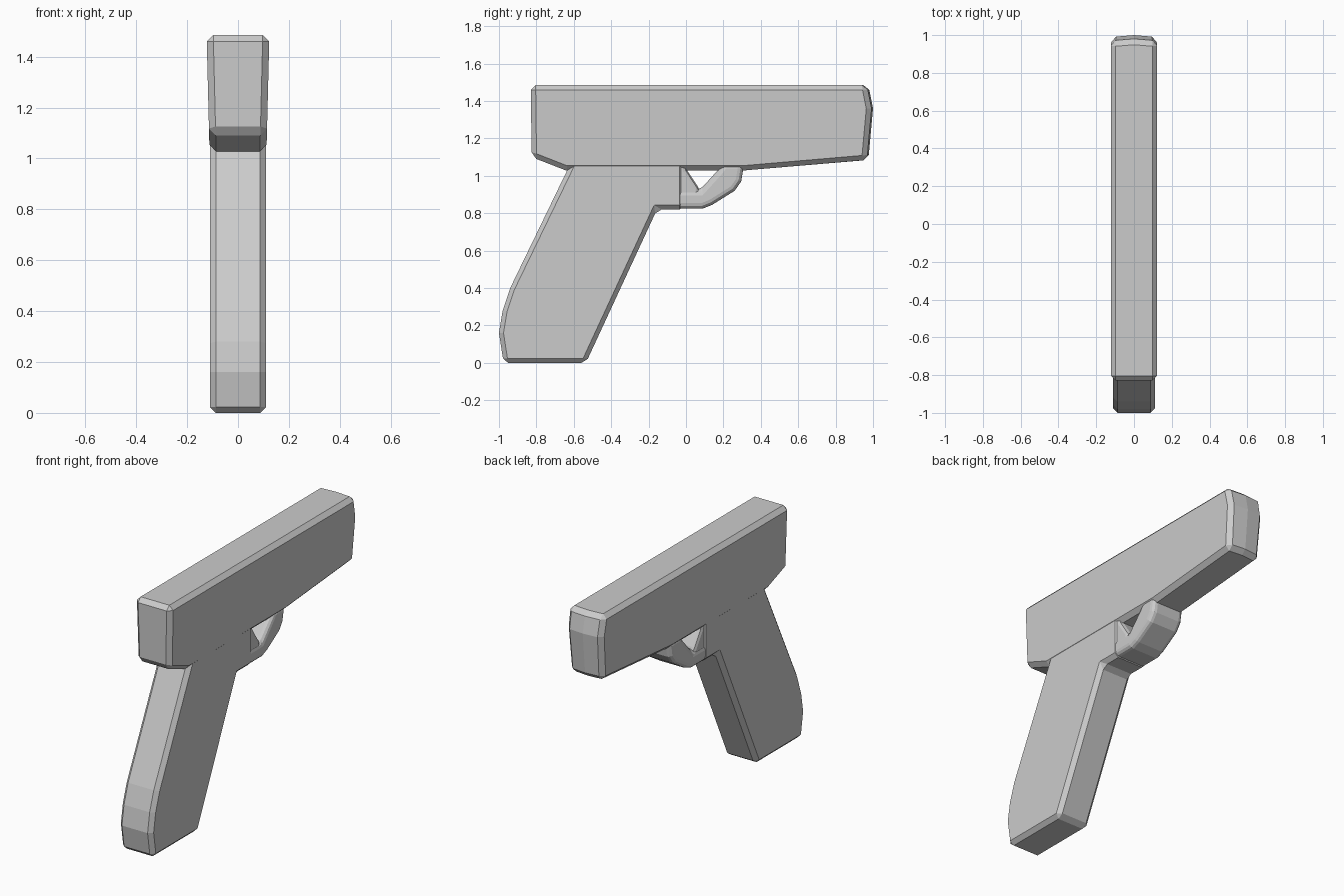
import bpy
import bmesh

if "Cube" in bpy.data.objects:
    bpy.data.objects.remove(bpy.data.objects["Cube"])


def profile_solid(name, points, width, bevel, segments=1, bulge=None):
    """Extrude a side profile (y, z) across x; width(z) is the half width,
    bulge(y) pushes the centre line of the ends outward."""
    bm = bmesh.new()
    rings = []
    for side in (-1, 0, 1):
        ring = []
        for y, z in points:
            push = bulge(y) if bulge and side == 0 else 0
            ring.append(bm.verts.new((side * width(z), y + push, z)))
        rings.append(ring)
    n = len(points)
    for a, b in zip(rings, rings[1:]):
        for i in range(n):
            j = (i + 1) % n
            bm.faces.new((a[i], a[j], b[j], b[i]))
    bm.faces.new(rings[0])
    bm.faces.new(rings[-1])
    bmesh.ops.recalc_face_normals(bm, faces=bm.faces)
    mesh = bpy.data.meshes.new(name)
    bm.to_mesh(mesh)
    bm.free()
    obj = bpy.data.objects.new(name, mesh)
    bpy.context.collection.objects.link(obj)
    mod = obj.modifiers.new("edge_bevel", 'BEVEL')
    mod.width = bevel
    mod.segments = segments
    mod.limit_method = 'ANGLE'
    mod.angle_limit = 0.55
    return obj


# Upper body: slightly tapered, with a shallow faceted nose
profile_solid(
    "upper_body",
    [(-0.83, 1.485), (0.965, 1.485), (0.99, 1.36), (0.965, 1.085),
     (0.30, 1.028), (-0.64, 1.028), (-0.825, 1.10)],
    lambda z: 0.112 + 0.011 * (z - 1.03) / 0.3 if z < 1.0 else 0.112 + 0.025 * (z - 1.03),
    0.026,
    bulge=lambda y: 0.01 if y > 0.9 else 0)

# Slanted grip with a rounded heel
profile_solid(
    "grip",
    [(-0.59, 1.12), (-0.635, 1.03), (-0.94, 0.40), (-0.98, 0.28),
     (-1.0, 0.16), (-0.975, 0.0), (-0.535, 0.0), (-0.155, 0.82),
     (-0.01, 0.82), (-0.01, 1.12)],
    lambda z: 0.111, 0.024)

# Wedge-shaped trigger
profile_solid(
    "trigger",
    [(-0.10, 1.09), (-0.01, 1.09), (0.005, 1.03), (0.075, 0.925),
     (0.06, 0.86), (-0.10, 0.86)],
    lambda z: 0.104, 0.022, 2)

# Curved guard joining the grip to the upper body
profile_solid(
    "trigger_guard",
    [(-0.20, 0.825), (0.09, 0.825), (0.14, 0.845), (0.26, 0.92),
     (0.295, 0.97), (0.312, 1.07), (0.20, 1.07), (0.17, 1.03),
     (0.075, 0.925), (-0.20, 0.925)],
    lambda z: 0.109, 0.03, 3)
